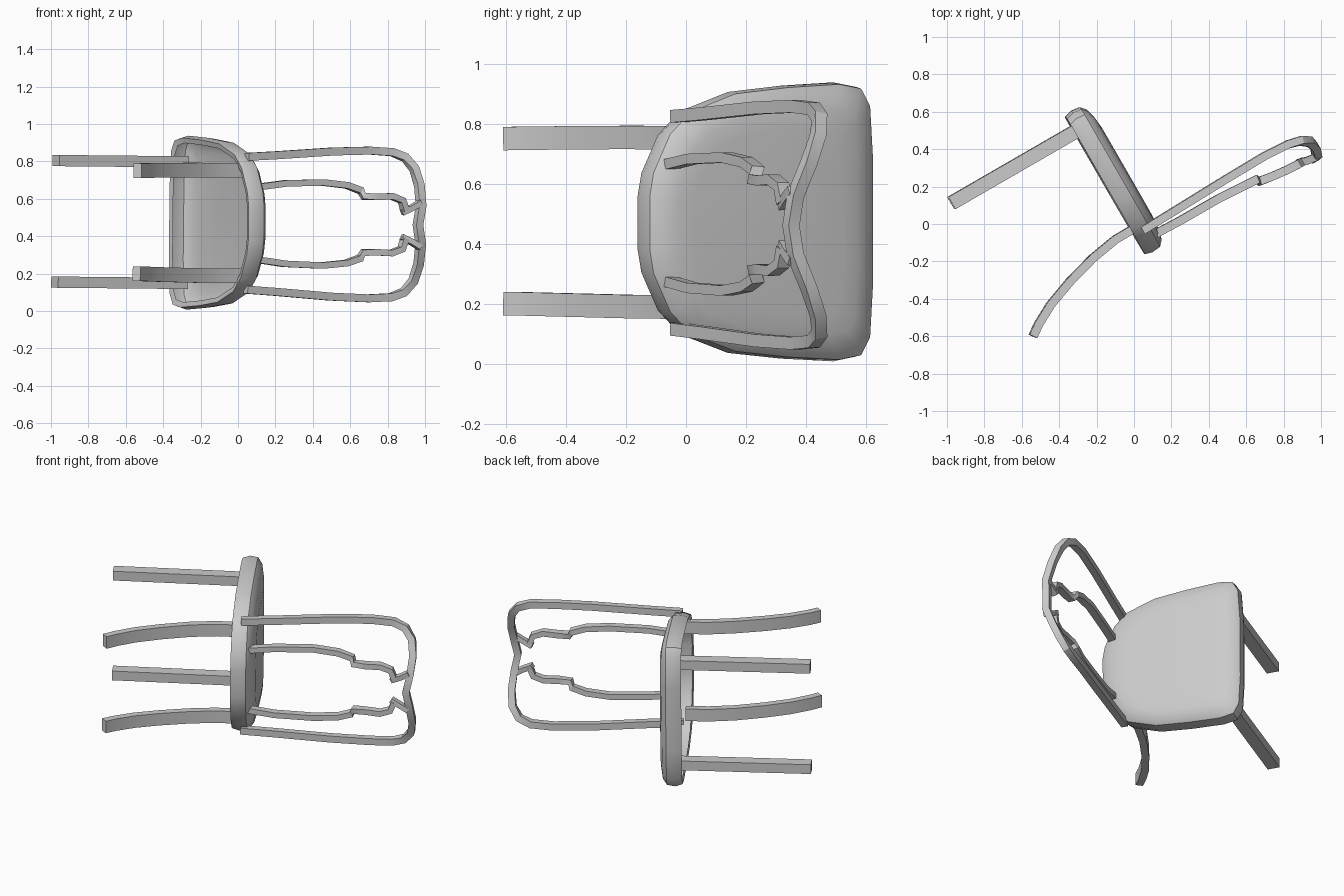
import bpy, bmesh
from mathutils import Vector, Matrix
from math import radians

if "Cube" in bpy.data.objects:
    bpy.data.objects.remove(bpy.data.objects["Cube"], do_unlink=True)

grey = bpy.data.materials.new("plain grey")
grey.use_nodes = True
grey.diffuse_color = (0.6, 0.6, 0.6, 1)
grey.node_tree.nodes["Principled BSDF"].inputs["Base Color"].default_value = (0.6, 0.6, 0.6, 1)

# The chair lies on its side: its width runs along z
FORWARD = Vector((-0.5, 0.866, 0))
UP = Vector((0.866, 0.5, 0))
SIDE = Vector((0, 0, 1))
PLACE = Matrix.Translation((0, 0, 0.47)) @ Matrix.Rotation(0.01, 4, 'Y')


def finish(name, bm, angle=30):
    bmesh.ops.recalc_face_normals(bm, faces=bm.faces)
    mesh = bpy.data.meshes.new(name)
    bm.to_mesh(mesh)
    bm.free()
    mesh.materials.append(grey)
    obj = bpy.data.objects.new(name, mesh)
    obj.matrix_world = PLACE
    bpy.context.collection.objects.link(obj)
    bpy.ops.object.select_all(action='DESELECT')
    obj.select_set(True)
    bpy.context.view_layer.objects.active = obj
    bpy.ops.object.shade_smooth_by_angle(angle=radians(angle))
    return obj


def bridge(bm, a, b):
    n = len(a)
    for i in range(n):
        bm.faces.new((a[i], a[(i + 1) % n], b[(i + 1) % n], b[i]))


def sweep(name, points, across, wide, thick):
    """Bar of rectangular section along a path."""
    bm = bmesh.new()
    pts = [Vector(p) for p in points]
    rings = []
    for i, p in enumerate(pts):
        t = (pts[min(i + 1, len(pts) - 1)] - pts[max(i - 1, 0)]).normalized()
        a = (across - t * across.dot(t)).normalized()
        b = t.cross(a)
        rings.append([bm.verts.new(p + a * wide / 2 * u + b * thick / 2 * v)
                      for u, v in ((-1, -1), (1, -1), (1, 1), (-1, 1))])
    for r, s in zip(rings, rings[1:]):
        bridge(bm, r, s)
    bm.faces.new(rings[0])
    bm.faces.new(rings[-1])
    return finish(name, bm)


def flip(points, side):
    return [(x, y, w * side) for x, y, w in points]


# Seat: padded shell, open underneath, with a narrow lip
half = [(-0.18, 0.09), (-0.165, 0.17), (-0.1, 0.3), (-0.02, 0.375), (0.155, 0.435),
        (0.36, 0.455), (0.56, 0.465), (0.645, 0.45), (0.68, 0.39), (0.692, 0.2)]
outline = half + [(f, -w) for f, w in reversed(half)]
layers = [(-0.025, 0.04), (-0.032, 0.012), (0.01, 0.0), (0.06, 0.006),
          (0.086, 0.035), (0.1, 0.09), (0.106, 0.15)]
MID, LENGTH, WIDTH = 0.256, 0.436, 0.465
bm = bmesh.new()
rings = []
for h, inset in layers:
    ring = []
    for f, w in outline:
        f2 = MID + (f - MID) * (1 - inset / LENGTH)
        ring.append(bm.verts.new(FORWARD * f2 + UP * h + SIDE * w * (1 - inset / WIDTH)))
    rings.append(ring)
for r, s in zip(rings, rings[1:]):
    bridge(bm, r, s)
bm.faces.new(rings[-1])
finish("seat", bm, 35)

# Curved backrest bow, mirrored about the middle
bow = [(0.045, -0.035, 0.355), (0.2, 0.06, 0.365), (0.5, 0.245, 0.388), (0.7, 0.365, 0.395),
       (0.82, 0.425, 0.388), (0.89, 0.445, 0.36), (0.94, 0.44, 0.3), (0.968, 0.41, 0.21),
       (0.978, 0.365, 0.1)]
sweep("back_bow", bow + [(0.962, 0.35, 0)] + flip(reversed(bow), -1), FORWARD, 0.042, 0.042)

# Stepped inner bars, their pointed tips, and the legs
bar = [(0.11, -0.055, 0.195), (0.25, 0.02, 0.215), (0.45, 0.135, 0.222), (0.58, 0.2, 0.208),
       (0.655, 0.237, 0.18), (0.67, 0.228, 0.15), (0.74, 0.255, 0.148), (0.82, 0.29, 0.152),
       (0.875, 0.318, 0.13), (0.893, 0.328, 0.075)]
tip = [(0.875, 0.325, 0.065), (0.93, 0.34, 0.092), (0.975, 0.36, 0.12)]
rear = [(0.015, -0.015, 0.282), (-0.1, -0.083, 0.282), (-0.22, -0.182, 0.282),
        (-0.345, -0.31, 0.28), (-0.445, -0.43, 0.278), (-0.51, -0.535, 0.276), (-0.54, -0.6, 0.275)]
front = [FORWARD * 0.585 + UP * h + SIDE * 0.325 for h in (0.01, -0.79)]
for side, label in ((1, "upper"), (-1, "lower")):
    sweep("back_bar_" + label, flip(bar, side), FORWARD, 0.045, 0.034)
    sweep("bar_tip_" + label, flip(tip, side), FORWARD, 0.04, 0.03)
    sweep("rear_leg_" + label, flip(rear, side), SIDE, 0.078, 0.045)
    sweep("front_leg_" + label, flip(front, side), SIDE, 0.06, 0.075)
